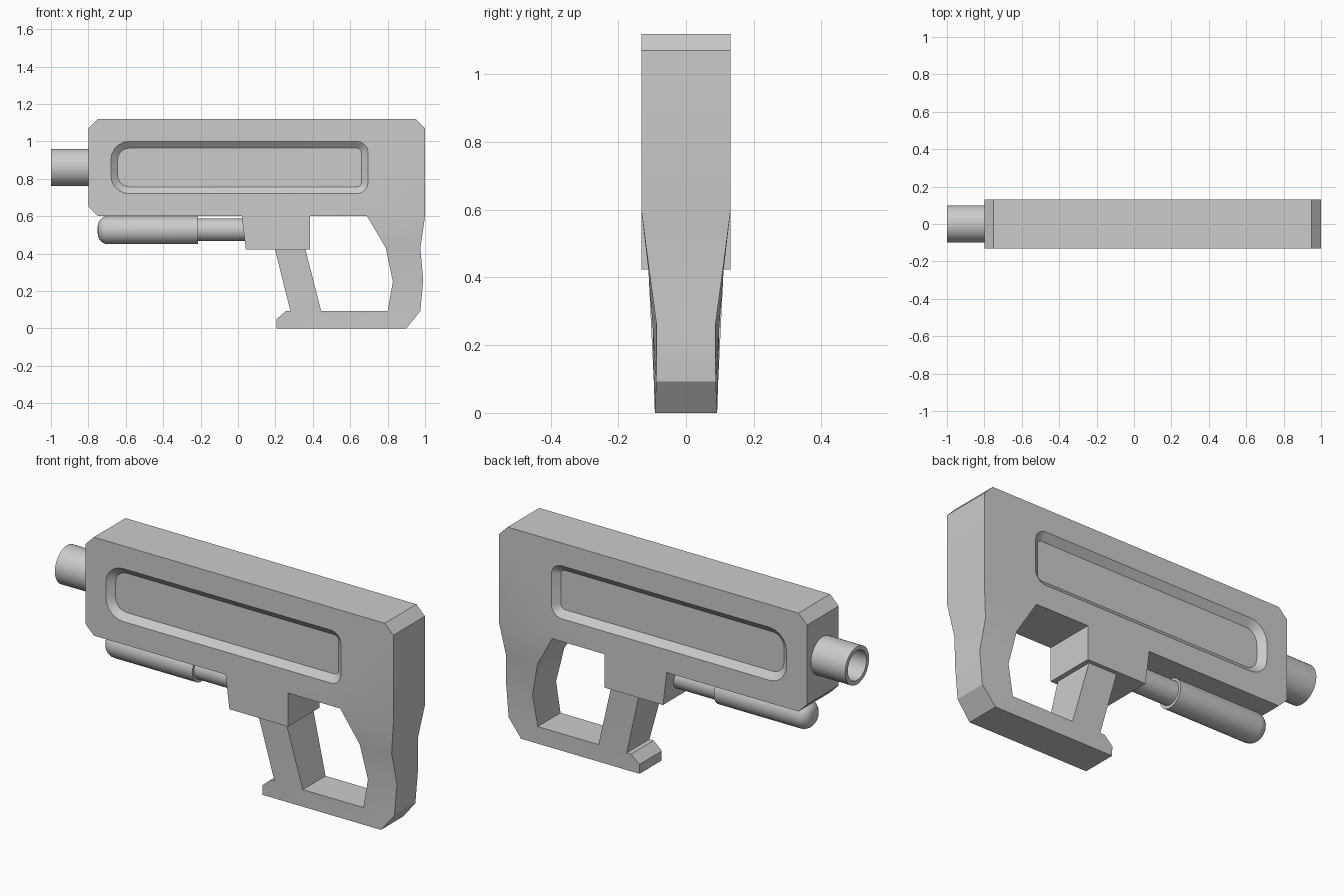
import bpy, bmesh, math
from mathutils import Vector

if "Cube" in bpy.data.objects:
    bpy.data.objects.remove(bpy.data.objects["Cube"])

W = 0.132  # half width of the receiver


def finish(bm, name):
    bmesh.ops.remove_doubles(bm, verts=bm.verts[:], dist=1e-4)
    bmesh.ops.recalc_face_normals(bm, faces=bm.faces[:])
    me = bpy.data.meshes.new(name)
    bm.to_mesh(me)
    bm.free()
    ob = bpy.data.objects.new(name, me)
    bpy.context.collection.objects.link(ob)
    bpy.ops.object.select_all(action='DESELECT')
    ob.select_set(True)
    bpy.context.view_layer.objects.active = ob
    bpy.ops.object.shade_smooth_by_angle(angle=math.radians(30))
    return ob


def lathe(name, profile, z, closed=False, seg=32):
    """Spin an (x, radius) profile around an x-axis line at height z."""
    bm = bmesh.new()
    vs = [bm.verts.new((x, 0, z + r)) for x, r in profile]
    pairs = list(zip(vs, vs[1:])) + ([(vs[-1], vs[0])] if closed else [])
    es = [bm.edges.new(p) for p in pairs]
    bmesh.ops.spin(bm, geom=vs + es, cent=(0, 0, z), axis=(1, 0, 0),
                   angle=math.tau, steps=seg)
    return finish(bm, name)


def rounded_loop(inset, y):
    """Recess outline: large radius toward the muzzle, small toward the rear."""
    x0, x1, z0, z1 = -0.68, 0.695, 0.72, 1.0
    pts = []
    for cx, cz, r, a0 in ((x1 - .06, z1 - .06, .06, 0), (x0 + .1, z1 - .1, .1, 90),
                          (x0 + .1, z0 + .1, .1, 180), (x1 - .06, z0 + .06, .06, 270)):
        for i in range(6):
            a = math.radians(a0 + i * 18)
            pts.append((cx + (r - inset) * math.cos(a), y, cz + (r - inset) * math.sin(a)))
    return pts


def loop_edges(bm, verts):
    return [bm.edges.new((a, b)) for a, b in zip(verts, verts[1:] + verts[:1])]


# Body: one side is laid out, then mirrored and closed with walls
bm = bmesh.new()
outline = [(-.75, 1.12), (-.8, 1.07), (-.8, .65), (-.75, .6), (.02, .6), (.042, .423),
           (.385, .423), (.385, .6), (.69, .6), (1, .6), (1, 1.07), (.95, 1.12)]
outer = [bm.verts.new((x, -W, z)) for x, z in outline]
rim = [bm.verts.new(p) for p in rounded_loop(0, -W)]
floor = [bm.verts.new(p) for p in rounded_loop(.036, -W + .03)]
edges = loop_edges(bm, outer) + loop_edges(bm, rim)
bmesh.ops.triangle_fill(bm, use_beauty=True, edges=edges, normal=(0, -1, 0))
n = len(rim)
for i in range(n):
    j = (i + 1) % n
    bm.faces.new((rim[i], rim[j], floor[j], floor[i]))
bm.faces.new(floor)

# Rear strut, base bar and grip as panels of (x, z, half width)
in0, out0 = (.69, .6, W), (1, .6, W)
in1, out1 = (.79, .43, .112), (.975, .43, .11)
in2, out2 = (.828, .25, .098), (.99, .26, .087)
in3, out3 = (.80, .092, .095), (.975, .092, .088)
heel, toe = (.90, 0, .092), (.207, 0, .092)
g_back, g_front = (.445, .092, .095), (.28, .092, .095)
panels = [(in0, in1, out1, out0), (in1, in2, out2, out1), (in2, in3, out3, out2),
          (in3, heel, out3),
          (toe, heel, in3, g_back, g_front, (.255, .092, .095), (.207, .05, .093)),
          (g_front, g_back, (.36, .424, .111), (.197, .424, .111))]
for p in panels:
    bm.faces.new([bm.verts.new((x, -h, z)) for x, z, h in p])
bmesh.ops.remove_doubles(bm, verts=bm.verts[:], dist=1e-4)

flip = Vector((1, -1, 1))
rims = [tuple(v.co.copy() for v in e.verts) for e in bm.edges if len(e.link_faces) == 1]
dup = bmesh.ops.duplicate(bm, geom=bm.verts[:] + bm.edges[:] + bm.faces[:])
for v in dup["geom"]:
    if isinstance(v, bmesh.types.BMVert):
        v.co.y *= -1
for a, b in rims:
    bm.faces.new([bm.verts.new(c) for c in (a, b, b * flip, a * flip)])
finish(bm, "body")

# Hollow barrel
lathe("barrel", [(-1, .1), (-.8, .1), (-.8, 0), (-.82, 0), (-.82, .078), (-1, .078), (-1, .1)], .86)

# Fore grip with rounded nose, and its guide rod
nose = [(-.695 - .055 * math.cos(math.radians(a)), .02 + .055 * math.sin(math.radians(a)))
        for a in range(0, 91, 15)]
lathe("fore_grip", [(-.75, 0)] + nose + [(-.215, .075), (-.215, 0)], .525)
lathe("guide_rod", [(-.215, 0), (-.215, .061), (.04, .061), (.04, 0)], .527)
